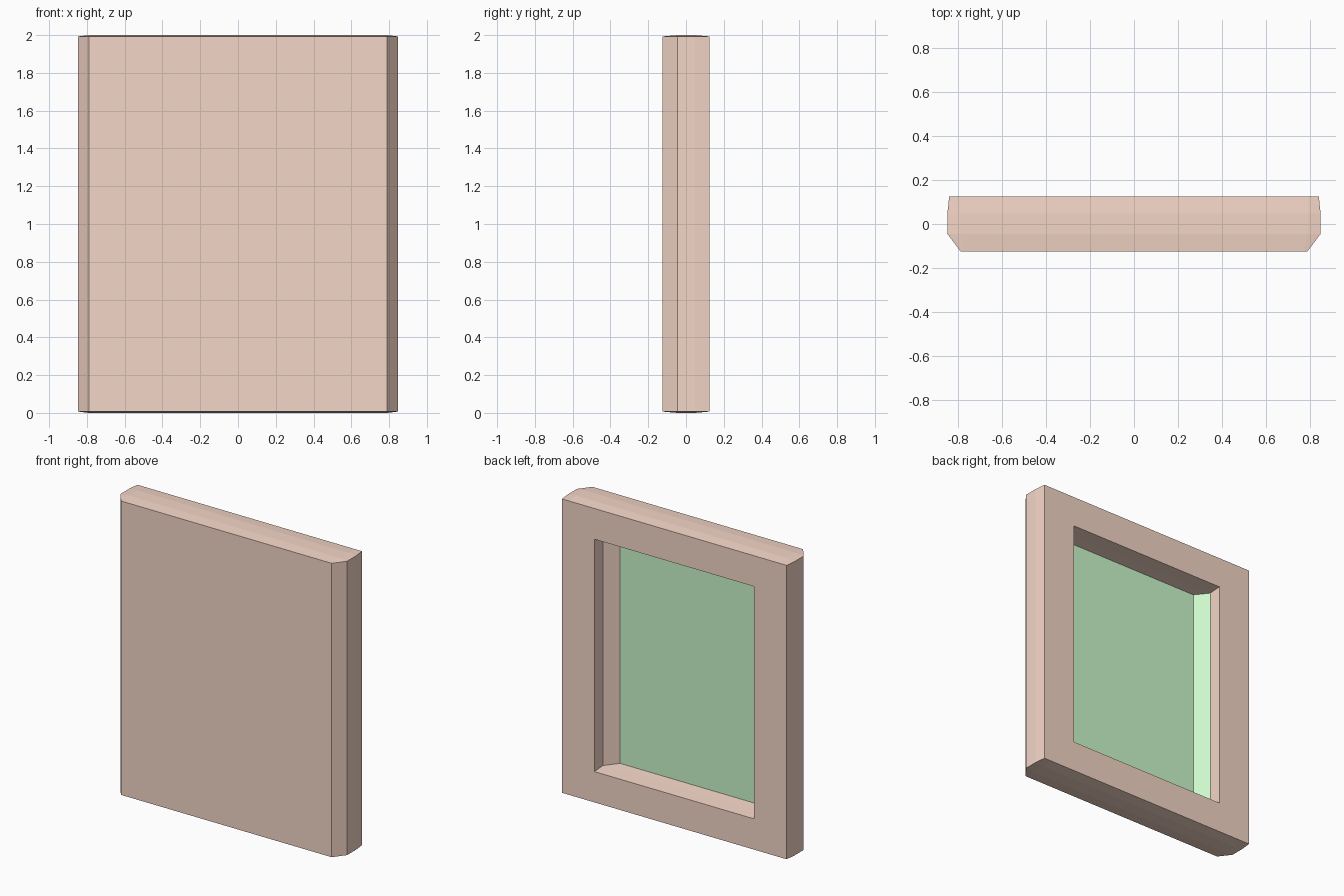
import bpy, bmesh

if "Cube" in bpy.data.objects:
    bpy.data.objects.remove(bpy.data.objects["Cube"])

def material(name, rgb):
    m = bpy.data.materials.new(name)
    m.diffuse_color = (*rgb, 1)
    m.use_nodes = True
    m.node_tree.nodes["Principled BSDF"].inputs["Base Color"].default_value = m.diffuse_color
    return m

# Eight-sided rings from front edge, over the rim, into the rear recess:
# (depth y, half width, half height, corner half width, corner half height)
RINGS = [
    (-0.125, 0.788, 0.993, 0.770, 0.993),
    (-0.045, 0.848, 0.993, 0.790, 1.000),
    (0.048, 0.848, 0.993, 0.790, 1.000),
    (0.125, 0.840, 0.993, 0.790, 0.993),
    (0.125, 0.597, 0.785, 0.550, 0.785),
    (0.035, 0.597, 0.779, 0.550, 0.779),
    (-0.042, 0.523, 0.773, 0.500, 0.773),
]

bm = bmesh.new()
rings = []
for y, w, h, cw, ch in RINGS:
    pts = [(w, -h), (w, h), (cw, ch), (-cw, ch),
           (-w, h), (-w, -h), (-cw, -ch), (cw, -ch)]
    rings.append([bm.verts.new((x, y, z + 1)) for x, z in pts])

# Frame walls between neighbouring rings
for i, (a, b) in enumerate(zip(rings, rings[1:])):
    for k in range(8):
        n = (k + 1) % 8
        f = bm.faces.new((a[k], a[n], b[n], b[k]))
        # Green return along one side of the recess
        if i == 5 and k == 4:
            f.material_index = 1

# Closed front and green recessed panel
bm.faces.new(rings[0])
bm.faces.new(rings[-1]).material_index = 1
bmesh.ops.recalc_face_normals(bm, faces=bm.faces)

mesh = bpy.data.meshes.new("recessed_panel")
bm.to_mesh(mesh)
bm.free()
mesh.materials.append(material("tan_frame", (0.91, 0.67, 0.57)))
mesh.materials.append(material("green_panel", (0.60, 0.93, 0.60)))
bpy.context.collection.objects.link(bpy.data.objects.new("recessed_panel", mesh))
